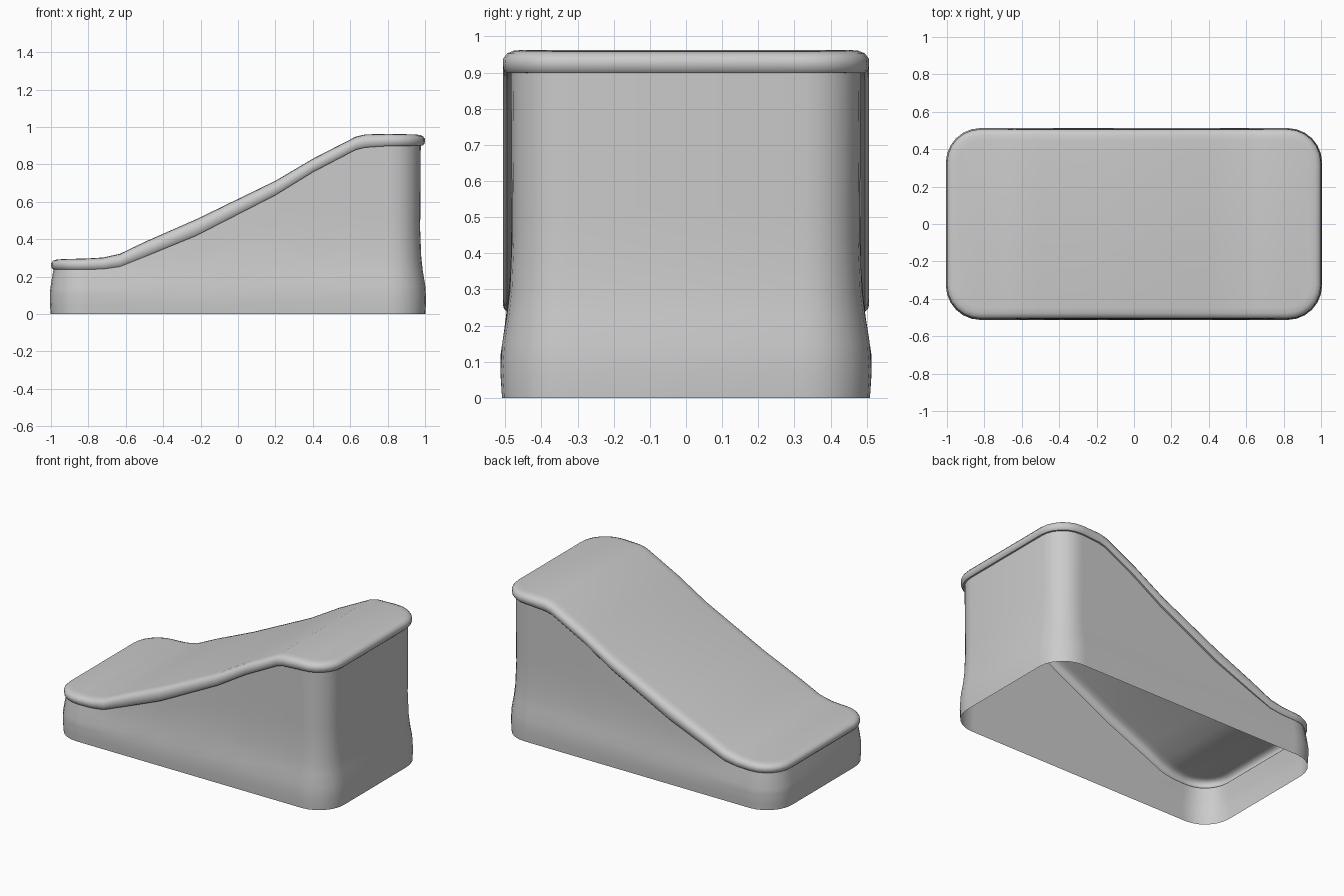
import bpy, bmesh, math

cube = bpy.data.objects.get("Cube")
if cube:
    bpy.data.objects.remove(cube)

HALF_X, HALF_Y, RADIUS = 1.0, 0.507, 0.18
# Side profile: x, underside of the rim, top of the lid
PROFILE = [(-1, .238, .293), (-.8, .238, .297), (-.72, .24, .302), (-.63, .253, .322),
           (-.5, .305, .385), (-.22, .42, .508), (.2, .635, .712), (.4, .758, .83),
           (.63, .878, .948), (.68, .89, .96), (.8, .898, .963), (1, .9, .96)]
# Wall inset by height
FLARE = [(0, -.002), (.06, -.006), (.12, -.006), (.18, .003), (.24, .014),
         (.3, .02), (.45, .026), (1, .022)]
# Rim section: inset, fraction of rim thickness
RIM = [(.012, 0), (.003, .15), (0, .4), (.001, .62), (.012, .85), (.03, .96), (.06, 1)]


def lookup(table, x, column=1):
    for a, b in zip(table, table[1:]):
        if x <= b[0]:
            t = max(0, (x - a[0]) / (b[0] - a[0]))
            return a[column] + t * (b[column] - a[column])
    return table[-1][column]


def half_outline():
    """Front half of the rounded rectangle, with outward normals."""
    points, steps = [], 6
    cx, cy = HALF_X - RADIUS, HALF_Y - RADIUS

    def arc(sign, order):
        for k in order:
            a = math.pi / 2 * k / steps
            points.append((sign * (cx + RADIUS * math.cos(a)), -cy - RADIUS * math.sin(a),
                           sign * math.cos(a), -math.sin(a)))
    arc(-1, range(steps + 1))
    for row in PROFILE:
        if abs(row[0]) < cx - .01:
            points.append((row[0], -HALF_Y, 0, -1))
    arc(1, range(steps, -1, -1))
    return points


HALF = half_outline()
OUTLINE = HALF + [(x, -y, nx, -ny) for x, y, nx, ny in reversed(HALF)]


def add_ring(bm, inset, height):
    ring = []
    for x, y, nx, ny in OUTLINE:
        z = height(x)
        d = inset(z)
        ring.append(bm.verts.new((x - nx * d, y - ny * d, z)))
    return ring


def bridge(bm, rings):
    n = len(OUTLINE)
    for low, high in zip(rings, rings[1:]):
        for i in range(n):
            j = (i + 1) % n
            bm.faces.new((low[i], low[j], high[j], high[i]))


def finish(bm, name, material):
    mesh = bpy.data.meshes.new(name)
    bm.to_mesh(mesh)
    bm.free()
    obj = bpy.data.objects.new(name, mesh)
    bpy.context.collection.objects.link(obj)
    mesh.materials.append(material)
    bpy.ops.object.select_all(action='DESELECT')
    obj.select_set(True)
    bpy.context.view_layer.objects.active = obj
    bpy.ops.object.shade_smooth_by_angle(angle=math.radians(40))


def flare(z):
    return lookup(FLARE, z)


def under(x):
    return lookup(PROFILE, x, 1)


def top(x):
    return lookup(PROFILE, x, 2)


grey = bpy.data.materials.new("plain grey")
grey.use_nodes = True
colour = (.6, .6, .6, 1)
grey.diffuse_color = colour
grey.node_tree.nodes["Principled BSDF"].inputs["Base Color"].default_value = colour

# Flared wall, open underneath
bm = bmesh.new()
LEVELS = 12
bridge(bm, [add_ring(bm, flare, lambda x, t=k / LEVELS: under(x) * t)
            for k in range(LEVELS + 1)])
finish(bm, "base_wall", grey)

# Sloping lid with a rolled rim, hollow below
bm = bmesh.new()
rings = [add_ring(bm, flare, under)]
for inset, t in RIM:
    rings.append(add_ring(bm, lambda z, d=inset: d,
                          lambda x, t=t: under(x) + t * (top(x) - under(x))))
bridge(bm, rings)
edge, n = rings[-1], len(OUTLINE)
for i in range(len(HALF) - 1):
    bm.faces.new((edge[i], edge[i + 1], edge[n - 2 - i], edge[n - 1 - i]))
finish(bm, "sloping_lid", grey)
